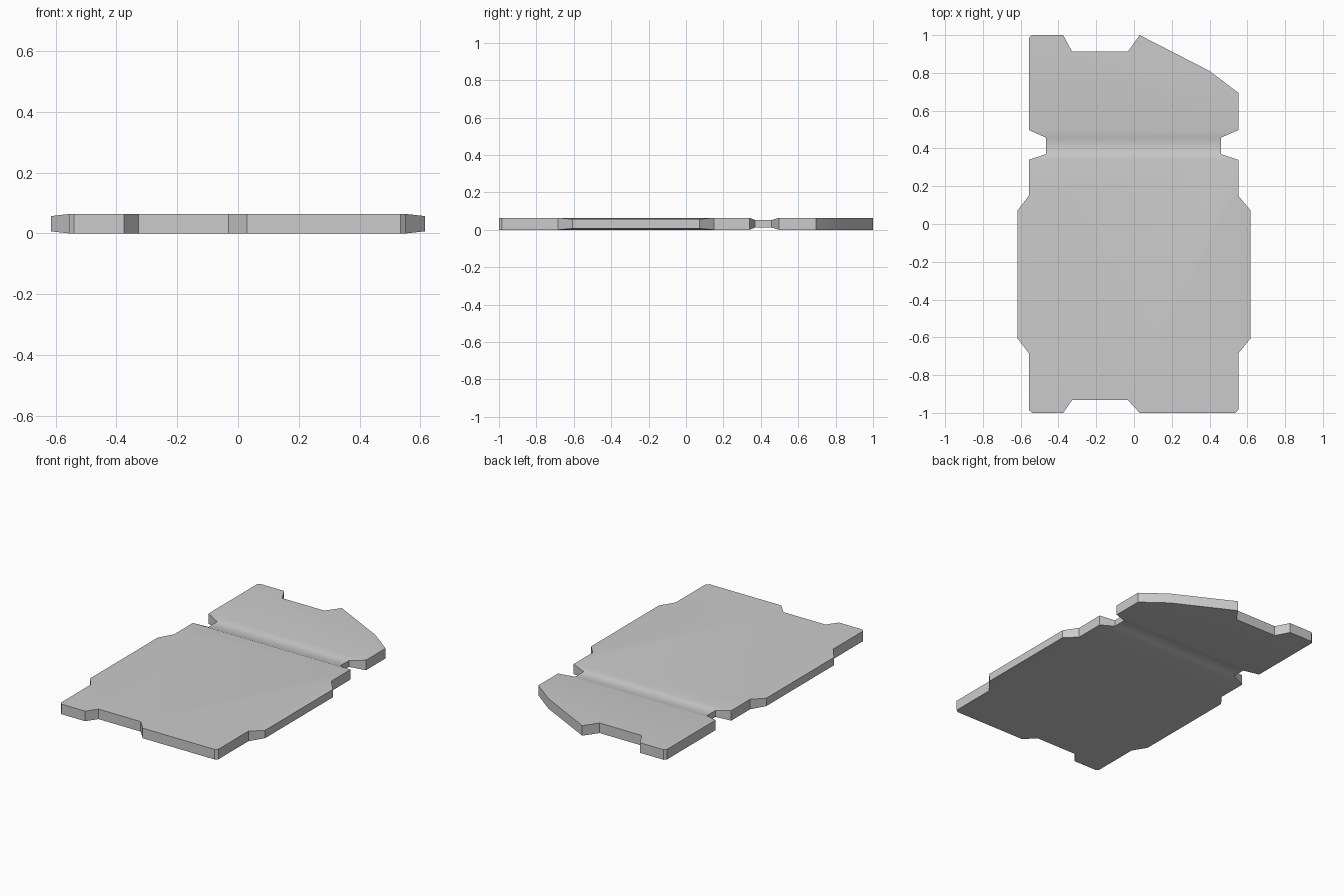
import bpy, bmesh, math

if "Cube" in bpy.data.objects:
    bpy.data.objects.remove(bpy.data.objects["Cube"])

THICK = 0.064

# Flat regions of the plate, counter-clockwise in plan view
main_panel = [(-0.54, -1), (-0.375, -1), (-0.328, -0.933), (-0.032, -0.933),
              (0.03, -1), (0.535, -1), (0.552, -0.985), (0.552, -0.685),
              (0.552, 0.15), (0.552, 0.34), (-0.556, 0.34), (-0.556, 0.15),
              (-0.556, -0.685), (-0.556, -0.985)]
end_panel = [(-0.556, 0.497), (0.552, 0.497), (0.552, 0.695), (0.4, 0.81),
             (0.03, 1), (-0.032, 0.913), (-0.328, 0.913), (-0.375, 1),
             (-0.543, 1), (-0.556, 0.985)]
# Thinner fold line between the panels
groove = [[(-0.556, 0.34), (0.552, 0.34), (0.46, 0.37), (-0.466, 0.37)],
          [(-0.466, 0.37), (0.46, 0.37), (0.46, 0.457), (-0.466, 0.457)],
          [(-0.466, 0.457), (0.46, 0.457), (0.552, 0.497), (-0.556, 0.497)]]
# Tapered side tabs
tabs = [[(0.552, -0.685), (0.616, -0.607), (0.616, 0.073), (0.552, 0.15)],
        [(-0.556, 0.15), (-0.616, 0.073), (-0.616, -0.607), (-0.556, -0.685)]]


def inset(x, y):
    if 0.36 < y < 0.47:
        return 0.012
    return 0.007 if abs(x) > 0.6 else 0.0


bm = bmesh.new()
top, bottom = {}, {}


def vert(store, p, z):
    if p not in store:
        store[p] = bm.verts.new((p[0], p[1], z))
    return store[p]


# Upper and lower skins
for region in [main_panel, end_panel] + groove + tabs:
    bm.faces.new([vert(top, p, THICK - inset(*p)) for p in region])
    bm.faces.new([vert(bottom, p, inset(*p)) for p in reversed(region)])

# Rim walls joining the two skins
below = {v: bottom[p] for p, v in top.items()}
rim = [e for e in bm.edges if e.is_boundary and e.verts[0] in below]
for e in rim:
    a, b = e.verts
    bm.faces.new([a, b, below[b], below[a]])
bmesh.ops.recalc_face_normals(bm, faces=bm.faces)

mesh = bpy.data.meshes.new("folding_plate")
bm.to_mesh(mesh)
bm.free()
plate = bpy.data.objects.new("folding_plate", mesh)
bpy.context.collection.objects.link(plate)
bpy.context.view_layer.objects.active = plate
plate.select_set(True)
bpy.ops.object.shade_smooth_by_angle(angle=math.radians(30))
